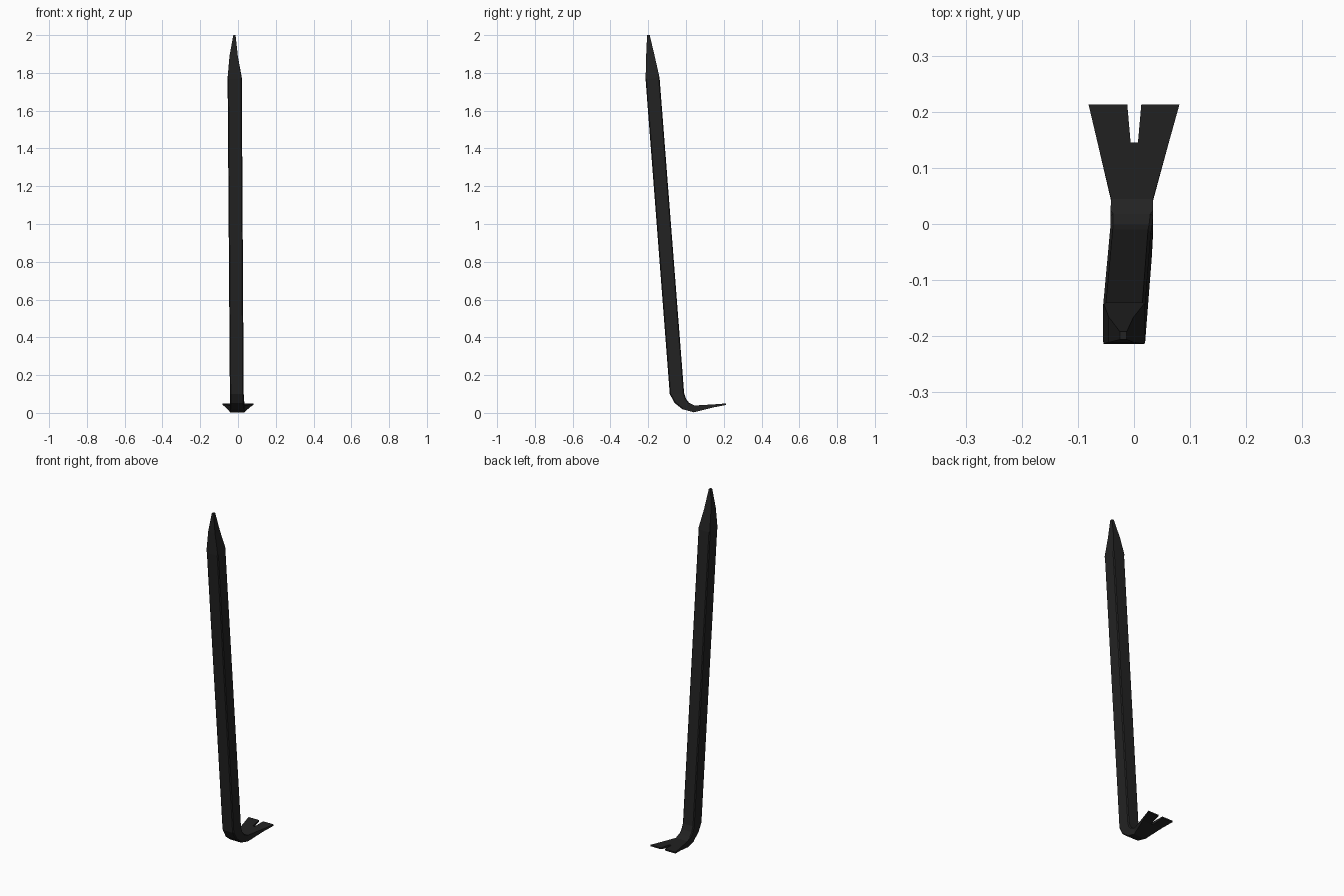
import bpy, bmesh

if "Cube" in bpy.data.objects:
    bpy.data.objects.remove(bpy.data.objects["Cube"])

# Cross-sections along the bar, tip to claw:
# (outer y, outer z, inner y, inner z, left x, right x)
SECTIONS = [
    (-0.206, 2.000, -0.192, 2.000, -0.025, -0.013),
    (-0.211, 1.890, -0.166, 1.890, -0.045, -0.001),
    (-0.214, 1.765, -0.140, 1.775, -0.055, 0.020),
    (-0.086, 0.100, -0.010, 0.105, -0.043, 0.030),
    (-0.060, 0.052, 0.000, 0.074, -0.042, 0.032),
    (-0.020, 0.020, 0.018, 0.052, -0.042, 0.034),
    (0.042, 0.003, 0.045, 0.039, -0.041, 0.034),
    (0.145, 0.029, 0.145, 0.045, -0.065, 0.062),
    (0.213, 0.042, 0.213, 0.050, -0.081, 0.081),
]
NOTCH_FIRST = 7                       # section where the nail slot begins
NOTCH_X = {7: (-0.006, 0.007), 8: (-0.012, 0.013)}

bm = bmesh.new()


def section(i):
    """Outer and inner rows of points; claw sections carry the slot edges too."""
    oy, oz, iy, iz, x0, x1 = SECTIONS[i]
    xs = [x0, *NOTCH_X.get(i, ()), x1]
    return ([bm.verts.new((x, oy, oz)) for x in xs],
            [bm.verts.new((x, iy, iz)) for x in xs])


def prism(a, b, c0, c1):
    """Four skins between sections a and b, for columns c0 to c1."""
    ring_a = [a[0][c0], a[0][c1], a[1][c1], a[1][c0]]
    ring_b = [b[0][c0], b[0][c1], b[1][c1], b[1][c0]]
    for k in range(4):
        n = (k + 1) % 4
        bm.faces.new((ring_a[k], ring_a[n], ring_b[n], ring_b[k]))


rows = [section(i) for i in range(len(SECTIONS))]

# Pointed end, shaft and bend
for a, b in zip(rows[:6], rows[1:7]):
    prism(a, b, 0, 1)
bm.faces.new((*rows[0][0], *reversed(rows[0][1])))

# Flared web of the claw
a, b = rows[6], rows[7]
for r in (0, 1):
    bm.faces.new((*a[r], *reversed(b[r])))
for c in (0, -1):
    bm.faces.new((a[0][c], a[1][c], b[1][c], b[0][c]))

# Two prongs with the slot between them
a, b = rows[7], rows[8]
for c in (0, 2):
    prism(a, b, c, c + 1)
    bm.faces.new((b[0][c], b[0][c + 1], b[1][c + 1], b[1][c]))
bm.faces.new((a[0][1], a[0][2], a[1][2], a[1][1]))

# Slim chamfer on the long corners of the shaft and bend
edges = [bm.edges.get((p, q))
         for i in range(2, 5) for r in (0, 1)
         for p, q in zip(rows[i][r], rows[i + 1][r])]
bmesh.ops.bevel(bm, geom=edges, offset=0.005, segments=1, affect='EDGES')
bmesh.ops.recalc_face_normals(bm, faces=bm.faces)

mesh = bpy.data.meshes.new("pry_bar")
bm.to_mesh(mesh)
bm.free()
bar = bpy.data.objects.new("pry_bar", mesh)
bpy.context.collection.objects.link(bar)

# Blackened steel
steel = bpy.data.materials.new("black_steel")
steel.diffuse_color = (0.016, 0.016, 0.016, 1)
steel.use_nodes = True
steel.node_tree.nodes["Principled BSDF"].inputs["Base Color"].default_value = steel.diffuse_color
mesh.materials.append(steel)
